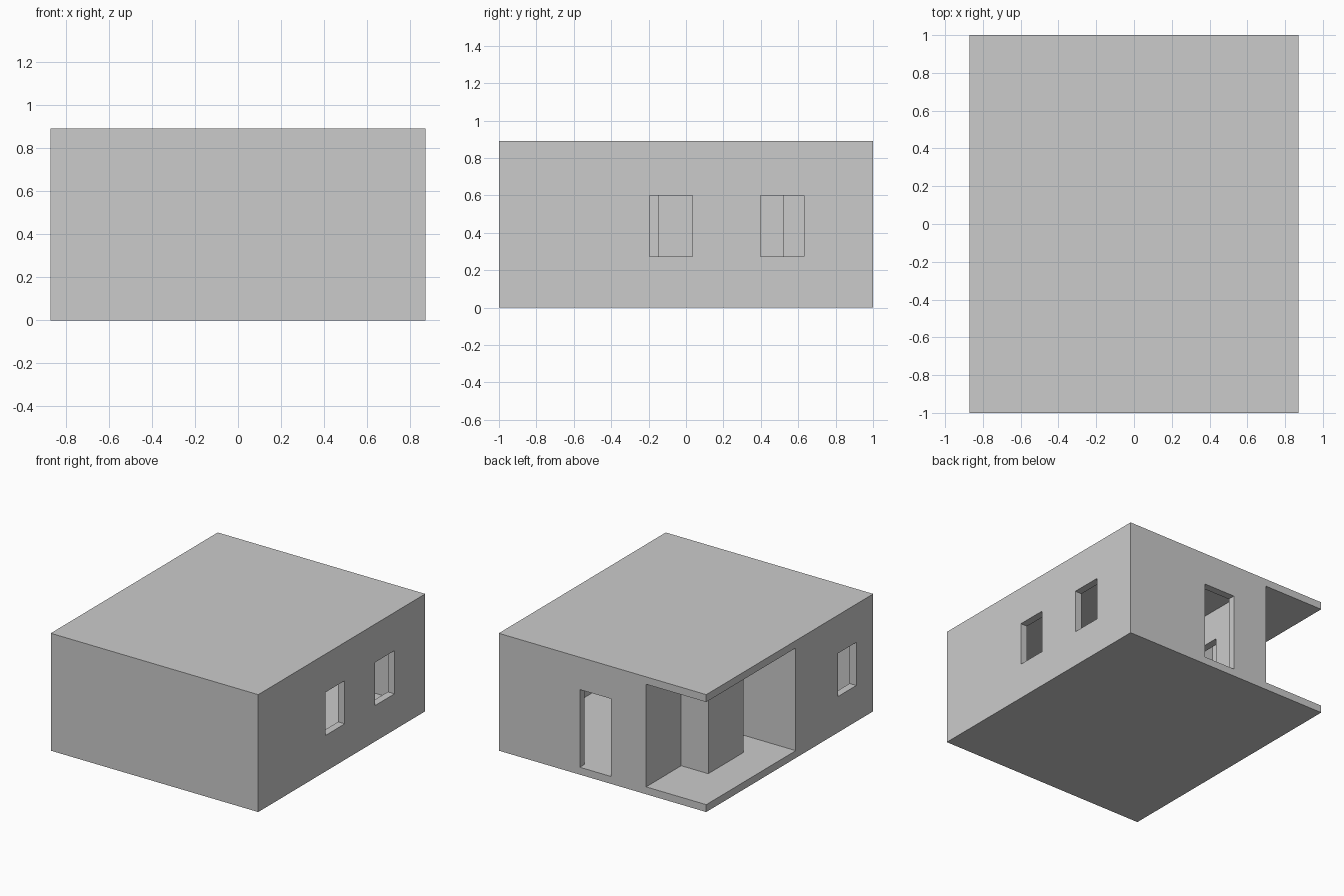
import bpy, bmesh

if "Cube" in bpy.data.objects:
    bpy.data.objects.remove(bpy.data.objects["Cube"])

W, D, H = 0.87, 1.0, 0.89      # half width, half depth, height
T = 0.056                      # wall and slab thickness
FLOOR, CEIL = T, H - T
PX, PIN = -0.366, -0.366 + T   # porch back wall: outer and inner face


def prism(name, profile, z0, z1):
    """Extrude a plan outline (counter-clockwise) from z0 to z1."""
    bm = bmesh.new()
    face = bm.faces.new([bm.verts.new((x, y, z0)) for x, y in profile])
    top = bmesh.ops.extrude_face_region(bm, geom=[face])["geom"]
    verts = [g for g in top if isinstance(g, bmesh.types.BMVert)]
    bmesh.ops.translate(bm, verts=verts, vec=(0, 0, z1 - z0))
    bmesh.ops.recalc_face_normals(bm, faces=bm.faces)
    mesh = bpy.data.meshes.new(name)
    bm.to_mesh(mesh)
    bm.free()
    ob = bpy.data.objects.new(name, mesh)
    bpy.context.collection.objects.link(ob)
    return ob


def box(name, x0, x1, y0, y1, z0, z1):
    return prism(name, [(x0, y0), (x1, y0), (x1, y1), (x0, y1)], z0, z1)


# Solid block of the house
shell = box("house_shell", -W, W, -D, D, 0, H)

cutters = [
    # Rooms
    box("main_room_void", PIN, W - T, -D + T, D - T, FLOOR, CEIL),
    box("bedroom_void", -W + T, PX, -D + T, -0.072 - T, FLOOR, CEIL),
    box("closet_void", -0.593 + T, PX, 0.158 + T, 0.58 - T, FLOOR, CEIL),
    # Covered corner porch wrapping around the closet
    prism("porch_void", [(-1.1, -0.072), (PX, -0.072), (PX, 0.158), (-0.593, 0.158),
                         (-0.593, 0.58), (PX, 0.58), (PX, 1.2), (-1.1, 1.2)], FLOOR, CEIL),
    # Front entrance in the back wall
    box("entrance_opening", -0.073, 0.19, 0.9, 1.1, FLOOR, 0.645),
]
# Windows: two in the right wall, one in the left
for side, y0, y1 in ((1, -0.194, 0.036), (1, 0.398, 0.632), (-1, -0.797, -0.578)):
    x0, x1 = sorted((side * 0.75, side * 1.0))
    cutters.append(box("window_opening", x0, x1, y0, y1, 0.273, 0.6))
# Inner doorways to bedroom and closet
for y0, y1 in ((-0.415, -0.15), (0.26, 0.522)):
    cutters.append(box("inner_doorway", PX - 0.04, PIN + 0.04, y0, y1, FLOOR, 0.6))

# Carve everything out and bake the result
for c in cutters:
    c.hide_render = True
    mod = shell.modifiers.new(c.name, 'BOOLEAN')
    mod.operation = 'DIFFERENCE'
    mod.solver = 'EXACT'
    mod.object = c
deps = bpy.context.evaluated_depsgraph_get()
baked = bpy.data.meshes.new_from_object(shell.evaluated_get(deps))
shell.modifiers.clear()
shell.data = baked
for c in cutters:
    bpy.data.objects.remove(c)
